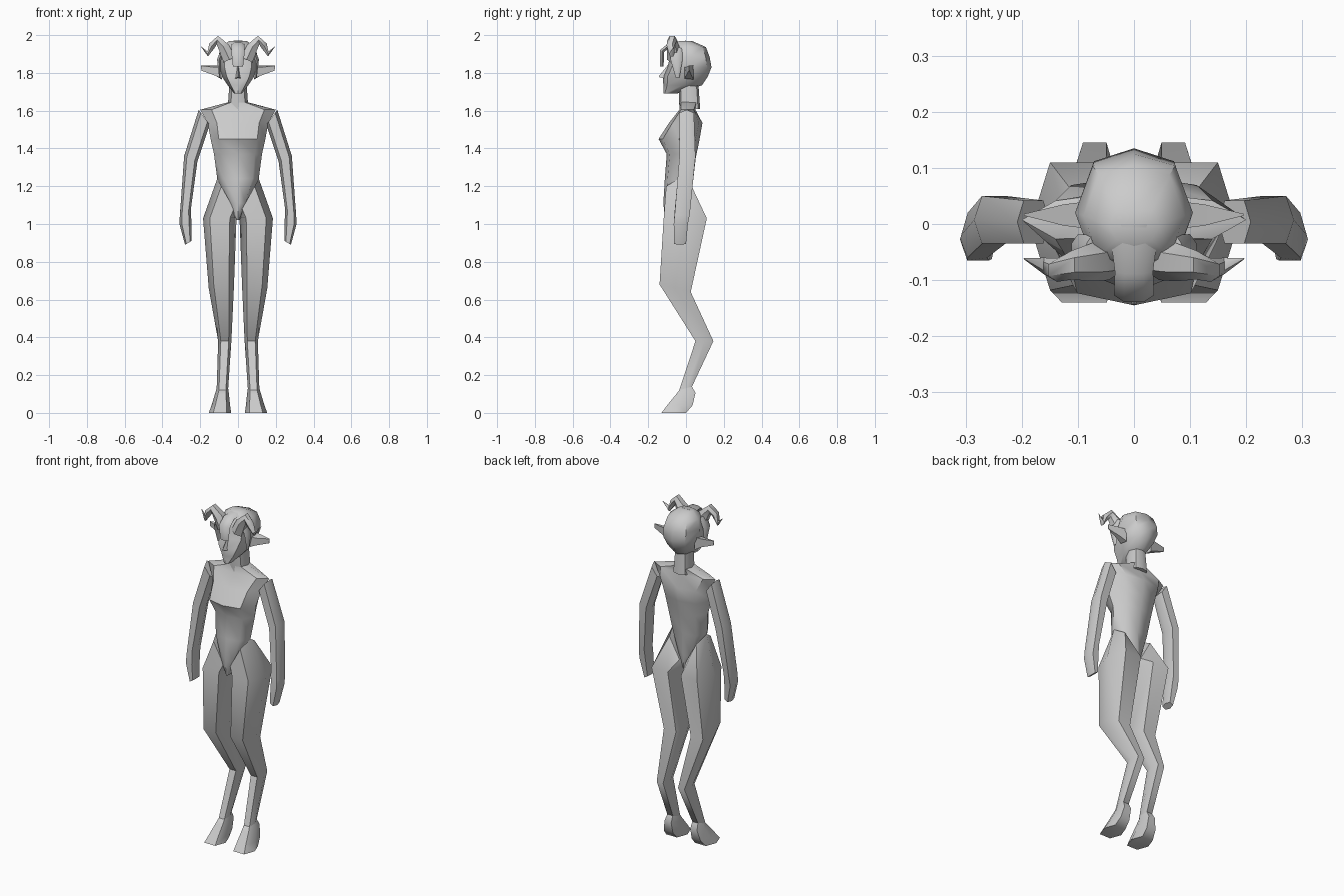
import bpy, bmesh, math
from mathutils import Vector

OCT = [(-1, 0), (-.7, -.8), (0, -1), (.7, -.8), (1, 0), (.7, .8), (0, 1), (-.7, .8)]
HEX = [(-1, 0), (-.6, -1), (.6, -1), (1, 0), (.6, 1), (-.6, 1)]


def skin(name, rings, mirror=False, angle=50):
    """Bridge equal-sized rings of points into a closed, shaded object."""
    bm = bmesh.new()
    loops = [[bm.verts.new(p) for p in r] for r in rings]
    n = len(loops[0])
    for a, b in zip(loops, loops[1:]):
        for i in range(n):
            j = (i + 1) % n
            bm.faces.new((a[i], a[j], b[j], b[i]))
    bm.faces.new(loops[0])
    bm.faces.new(loops[-1])
    bmesh.ops.recalc_face_normals(bm, faces=bm.faces)
    me = bpy.data.meshes.new(name)
    bm.to_mesh(me)
    bm.free()
    ob = bpy.data.objects.new(name, me)
    bpy.context.collection.objects.link(ob)
    bpy.ops.object.select_all(action='DESELECT')
    ob.select_set(True)
    bpy.context.view_layer.objects.active = ob
    bpy.ops.object.shade_smooth_by_angle(angle=math.radians(angle))
    if mirror:
        ob.modifiers.new("Mirror", 'MIRROR')
    return ob


def ring(shape, x0, x1, yf, yb, z, tx=0, ty=0):
    """Cross-section spanning x0..x1 and yf..yb, tilted by tx and ty."""
    return [((x0 + x1) / 2 + u * (x1 - x0) / 2,
             (yf + yb) / 2 + v * (yb - yf) / 2,
             z + u * tx + v * ty) for u, v in shape]


def body(name, rows, **kw):
    """Centred part from (z, half width, front y, back y) rows."""
    return skin(name, [ring(OCT, -w, w, f, b, z) for z, w, f, b in rows], **kw)


def limb(name, rows, **kw):
    return skin(name, [ring(HEX, *r) for r in rows], mirror=True, **kw)


def tube(name, path, axis, flat=1, sides=6, mirror=False):
    """Tapered tube along (x, y, z, radius) points, bending around axis."""
    pts = [Vector(p[:3]) for p in path]
    ax = Vector(axis)
    rings = []
    for i, p in enumerate(pts):
        t = (pts[min(i + 1, len(pts) - 1)] - pts[max(i - 1, 0)]).normalized()
        nrm = t.cross(ax).normalized()
        r = path[i][3]
        rings.append([p + ax * r * math.cos(a) + nrm * r * flat * math.sin(a)
                      for a in [2 * math.pi * k / sides for k in range(sides)]])
    return skin(name, rings, mirror)


# Torso, tapering to a V between the legs
body("torso", [
    (1.645, .05, -.035, .065), (1.605, .2, -.035, .05), (1.535, .16, -.09, .087),
    (1.45, .145, -.145, .072), (1.37, .127, -.102, .056), (1.24, .11, -.112, .03),
    (1.11, .055, -.12, .03), (1.02, .008, -.11, .02)])

# Neck and head
body("neck", [(1.61, .055, -.035, .075), (1.75, .045, -.04, .065)])
body("head", [
    (1.69, .02, -.12, -.05), (1.735, .055, -.12, .085), (1.78, .085, -.122, .115),
    (1.83, .102, -.098, .135), (1.885, .105, -.085, .125), (1.937, .09, -.075, .105),
    (1.97, .045, -.035, .03)])
skin("nose", [[(-.016, -.112, 1.77), (.016, -.112, 1.77), (0, -.09, 1.85)],
              [(-.003, -.144, 1.778), (.003, -.144, 1.778), (0, -.142, 1.785)]])

# Arms ending in simple mitten hands
limb("arm", [
    (.15, .208, -.035, .042, 1.565, .04), (.215, .285, -.035, .05, 1.345, .015),
    (.25, .308, -.06, .02, 1.06, -.015), (.246, .31, -.065, .01, 1.0),
    (.247, .28, -.063, 0, .9, -.01)])

# Backward-bent legs and hooves
limb("leg", [
    (0, .11, -.105, .03, 1.14, .1), (.008, .185, -.118, .11, 1.03),
    (.022, .155, -.14, .025, .66, 0, -.02), (.035, .105, .05, .145, .38),
    (.052, .113, -.036, .032, .13, 0, .01)])
limb("hoof", [
    (.052, .113, -.036, .032, .13, 0, .01), (.048, .122, -.055, .05, .1, 0, .005),
    (.042, .14, -.1, .035, .04), (.036, .155, -.13, 0, 0)])

# Pointed ears
skin("ear", [
    [(.085, -.008, 1.83), (.085, .04, 1.84), (.085, .04, 1.765), (.085, -.008, 1.77)],
    [(.125, -.003, 1.83), (.125, .035, 1.838), (.12, .03, 1.785), (.12, 0, 1.785)],
    [(.196, .015, 1.838), (.196, .018, 1.838), (.194, .018, 1.812), (.194, .015, 1.812)]],
    mirror=True)

# Curled horns
tube("horn", [
    (.045, -.06, 1.87, .04), (.075, -.068, 1.935, .034), (.11, -.073, 1.974, .026),
    (.137, -.082, 1.945, .021), (.16, -.075, 1.9, .015), (.196, -.062, 1.94, .001)],
    (0, 1, 0), mirror=True)

# Forelock and side locks of hair
tube("forelock", [
    (0, 0, 1.955, .045), (0, -.085, 1.95, .034), (0, -.127, 1.915, .036),
    (0, -.128, 1.835, .027)], (1, 0, 0), flat=.4)
tube("side_lock", [
    (.075, -.05, 1.93, .03), (.1, -.05, 1.87, .032), (.096, -.045, 1.775, .01)],
    (0, 1, 0), flat=.4, mirror=True)
